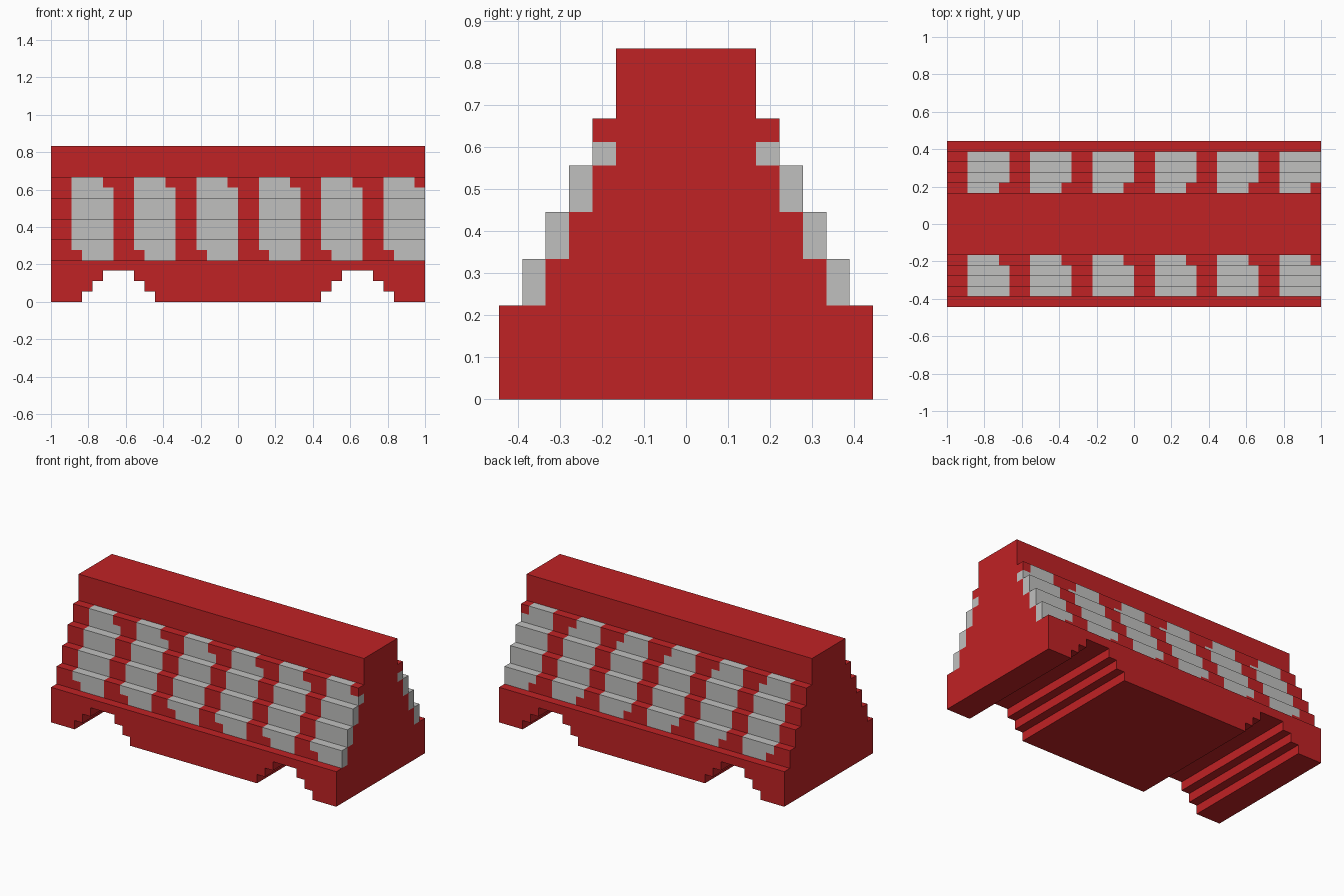
import bpy, bmesh, math
from mathutils import Vector

if "Cube" in bpy.data.objects:
    bpy.data.objects.remove(bpy.data.objects["Cube"], do_unlink=True)

U = 1 / 18                                   # one block
TIERS = [(4, 8), (6, 7), (8, 6), (10, 5), (12, 4), (15, 3)]   # (top, half depth)
STRIPES = range(-16, 18, 6)                  # left edge of each stripe, 4 wide


def material(name, rgb):
    m = bpy.data.materials.new(name)
    m.use_nodes = True
    m.diffuse_color = (*rgb, 1)
    bsdf = next(n for n in m.node_tree.nodes if n.type == 'BSDF_PRINCIPLED')
    bsdf.inputs["Base Color"].default_value = (*rgb, 1)
    return m


def prism(name, outline, place, offset, mats):
    """Extrude a 2D outline (in blocks) into a closed solid."""
    bm = bmesh.new()
    face = bm.faces.new([bm.verts.new(place(a, b)) for a, b in outline])
    ext = bmesh.ops.extrude_face_region(bm, geom=[face])
    verts = [g for g in ext["geom"] if isinstance(g, bmesh.types.BMVert)]
    bmesh.ops.translate(bm, verts=verts, vec=offset)
    bmesh.ops.recalc_face_normals(bm, faces=bm.faces)
    mesh = bpy.data.meshes.new(name)
    bm.to_mesh(mesh)
    bm.free()
    for m in mats:
        mesh.materials.append(m)
    ob = bpy.data.objects.new(name, mesh)
    bpy.context.collection.objects.link(ob)
    return ob


red = material("red", (0.527, 0.016, 0.018))
grey = material("light grey", (0.53, 0.53, 0.52))

# Stepped barrier body, extruded along its length
side = []
bottom = 0
for top, half in TIERS:
    side += [(half, bottom), (half, top)]
    bottom = top
outline = side + [(-y, z) for y, z in reversed(side)]
barrier = prism("barrier_body", outline,
                lambda y, z: (-18 * U, y * U, z * U), (36 * U, 0, 0), [red, grey])

# Two stepped channels through the underside
channel = [(3.5, -1), (3.5, 1), (2.5, 1), (2.5, 2), (1.5, 2), (1.5, 3)]
channel += [(-x, z) for x, z in reversed(channel)]
bpy.context.view_layer.objects.active = barrier
for centre in (-11.5, 11.5):
    cutter = prism("channel_cutter", channel,
                   lambda x, z: ((x + centre) * U, -9 * U, z * U), (0, 18 * U, 0), [red])
    cutter.hide_render = True
    mod = barrier.modifiers.new("channel", 'BOOLEAN')
    mod.operation = 'DIFFERENCE'
    mod.solver = 'EXACT'
    mod.object = cutter
    bpy.ops.object.modifier_apply(modifier=mod.name)
    bpy.data.objects.remove(cutter, do_unlink=True)


def is_grey(p):
    """Stripe rule: outer blocks of the middle steps, with two clipped corners."""
    x, y, z = p
    if not 4 < z < 12:
        return False
    half = next(h for top, h in TIERS if z < top)
    if abs(y) < half - 1:
        return False
    for s in STRIPES:
        first = s + 1 if z < 5 else s
        last = s + 3 if z > 11 else s + 4
        if first < x < last:
            return True
    return False


# Cut the faces along the stripe borders and colour them
bm = bmesh.new()
bm.from_mesh(barrier.data)
bmesh.ops.triangulate(bm, faces=bm.faces)
cuts = [(Vector((1, 0, 0)), s + d) for s in STRIPES for d in (0, 1, 3, 4) if s + d < 18]
cuts += [(Vector((0, 1, 0)), k * y) for y in range(3, 8) for k in (-1, 1)]
cuts += [(Vector((0, 0, 1)), z) for z in (4, 5, 6, 8, 10, 11, 12)]
for axis, d in cuts:
    bmesh.ops.bisect_plane(bm, geom=bm.verts[:] + bm.edges[:] + bm.faces[:],
                           dist=1e-5, plane_co=axis * d * U, plane_no=axis)
bm.normal_update()
for f in bm.faces:
    f.smooth = False
    inside = f.calc_center_median() / U - f.normal * 0.3
    f.material_index = 1 if is_grey(inside) else 0
bmesh.ops.dissolve_limit(bm, angle_limit=math.radians(1), verts=bm.verts[:],
                         edges=bm.edges[:], delimit={'MATERIAL'})
bm.to_mesh(barrier.data)
bm.free()
